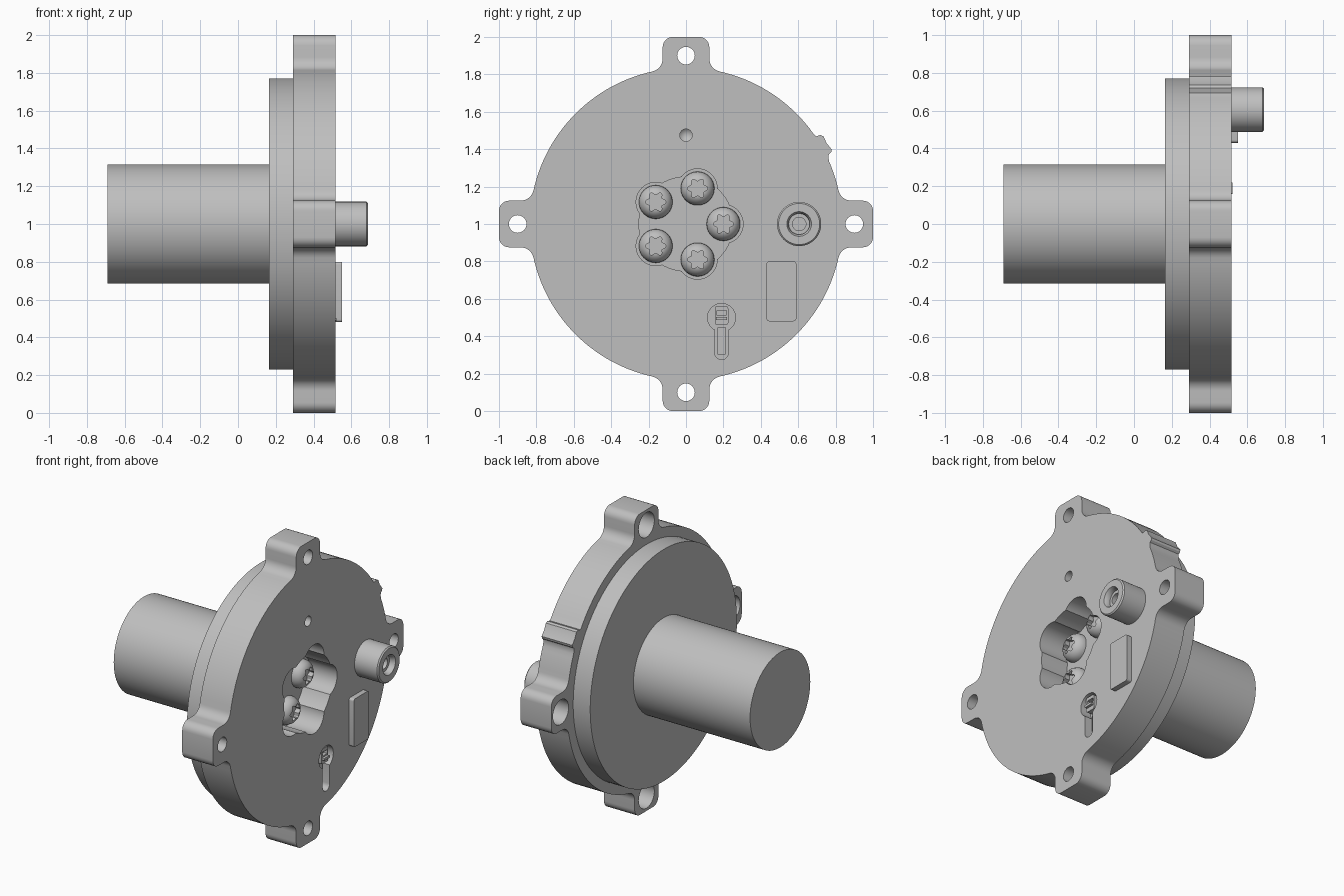
import bpy, bmesh
from math import sin, cos, pi, radians, atan2, sqrt
from mathutils import Matrix, Vector

cube = bpy.data.objects.get("Cube")
if cube:
    bpy.data.objects.remove(cube, do_unlink=True)

grey = bpy.data.materials.new("light grey metal")
grey.use_nodes = True
colour = (0.52, 0.52, 0.52, 1)
grey.diffuse_color = colour
grey.node_tree.nodes["Principled BSDF"].inputs["Base Color"].default_value = colour

BACK, FACE = 0.29, 0.515      # flange thickness along x
R, CZ = 0.835, 1.0            # flange radius and axis height


def finish(name, bm):
    bmesh.ops.remove_doubles(bm, verts=bm.verts, dist=1e-5)
    bmesh.ops.recalc_face_normals(bm, faces=bm.faces)
    mesh = bpy.data.meshes.new(name)
    bm.to_mesh(mesh)
    bm.free()
    mesh.materials.append(grey)
    obj = bpy.data.objects.new(name, mesh)
    bpy.context.collection.objects.link(obj)
    return obj


def lathe(name, profile, y=0, z=CZ, steps=48):
    """Turn (x, radius) points around an axis along x."""
    bm = bmesh.new()
    verts = [bm.verts.new((x, y, z + r)) for x, r in profile]
    edges = [bm.edges.new(pair) for pair in zip(verts, verts[1:])]
    bmesh.ops.spin(bm, geom=verts + edges, cent=(0, y, z), axis=(1, 0, 0),
                   angle=2 * pi, steps=steps)
    return finish(name, bm)


def rod(name, x0, x1, r, y=0, z=CZ, steps=48):
    return lathe(name, [(x0, 0), (x0, r), (x1, r), (x1, 0)], y, z, steps)


def prism(name, outline, x0, x1, y=0, z=CZ):
    """Extrude a (y, z) outline along x."""
    bm = bmesh.new()
    face = bm.faces.new([bm.verts.new((x0, y + p[0], z + p[1])) for p in outline])
    out = bmesh.ops.extrude_face_region(bm, geom=[face])["geom"]
    bmesh.ops.translate(bm, vec=(x1 - x0, 0, 0),
                        verts=[v for v in out if isinstance(v, bmesh.types.BMVert)])
    return finish(name, bm)


def arc(cy, cz, r, a0, a1, n):
    return [(cy + r * cos(a0 + (a1 - a0) * i / n),
             cz + r * sin(a0 + (a1 - a0) * i / n)) for i in range(n + 1)]


def slab(hw, hh, r):
    """Rounded rectangle outline."""
    pts = []
    for k, (sy, sz) in enumerate([(1, 1), (-1, 1), (-1, -1), (1, -1)]):
        pts += arc(sy * (hw - r), sz * (hh - r), r, k * pi / 2, (k + 1) * pi / 2, 5)
    return pts


def cut(obj, *cutters):
    for c in cutters:
        mod = obj.modifiers.new("cut", 'BOOLEAN')
        mod.operation, mod.solver, mod.object = 'DIFFERENCE', 'EXACT', c
        bpy.context.view_layer.objects.active = obj
        bpy.ops.object.modifier_apply(modifier=mod.name)
        bpy.data.objects.remove(c, do_unlink=True)


# Flange outline: disc with four filleted ears and a small rim lug
ear_w, corner, fillet = 0.125, 0.055, 0.07
fy = ear_w + fillet
fx = sqrt((R + fillet) ** 2 - fy ** 2)
join = atan2(fy, fx)
half_ear = (arc(1 - corner, ear_w - corner, corner, 0, pi / 2, 6)
            + arc(fx, fy, fillet, 1.5 * pi, pi + join, 8))
ear = [(u, -v) for u, v in reversed(half_ear)] + half_ear
outline = []
for k in range(4):
    c, s = cos(k * pi / 2), sin(k * pi / 2)
    outline += [(u * c - v * s, u * s + v * c) for u, v in ear]
    a, b = k * pi / 2 + join, (k + 1) * pi / 2 - join
    if k == 0:
        outline += arc(0, 0, R, a, radians(23.5), 6)[1:]
        for deg, r in [(25, 0.84), (26, 0.85), (26.3, 0.866), (27, 0.875), (30, 0.867),
                       (32.5, 0.872), (33.5, 0.862), (34, 0.838)]:
            outline.append((r * cos(radians(deg)), r * sin(radians(deg))))
        outline += arc(0, 0, R, radians(35), b, 18)[:-1]
    else:
        outline += arc(0, 0, R, a, b, 28)[1:-1]
flange = prism("flange", outline, BACK, FACE)

# Ear bolt holes, counterbored from the back
for k in range(4):
    y, z = 0.9 * cos(k * pi / 2), CZ + 0.9 * sin(k * pi / 2)
    cut(flange, lathe("hole_cutter", [(0.2, 0), (0.2, 0.082), (0.42, 0.082), (0.42, 0.047),
                                      (0.6, 0.047), (0.6, 0)], y, z, 32))

# Lobed central pocket, pilot hole, and the keyhole-shaped slot
FLOOR = 0.315
seats = [(0.2 * cos(k * 0.4 * pi), CZ + 0.2 * sin(k * 0.4 * pi)) for k in range(5)]
cut(flange, rod("pocket_cutter", FLOOR, 0.6, 0.252, steps=64))
for y, z in seats:
    cut(flange, rod("seat_cutter", FLOOR, 0.6, 0.105, y, z, 40))
cut(flange, lathe("pilot_cutter", [(0.44, 0), (0.47, 0.033), (0.6, 0.033), (0.6, 0)],
                  0, 1.475, 24))
cut(flange, rod("socket_cutter", 0.44, 0.6, 0.075, 0.19, 0.5, 32))
cut(flange, prism("slot_cutter", slab(0.036, 0.12, 0.035), 0.445, 0.6, 0.19, 0.395))

# Rear spigot and motor body
spigot = rod("spigot", 0.165, BACK, 0.77, steps=128)
motor = rod("motor_body", -0.692, 0.165, 0.316, steps=96)

# Domed screws with six-lobed drive recesses
screws = []
for k, (y, z) in enumerate(seats):
    head = lathe("screw_%d" % (k + 1),
                 [(FLOOR, 0), (FLOOR, 0.09), (FLOOR + 0.02, 0.089), (FLOOR + 0.045, 0.077),
                  (FLOOR + 0.06, 0.06), (FLOOR + 0.066, 0.045), (FLOOR + 0.066, 0)], y, z, 40)
    star = [((0.046 + 0.009 * cos(6 * t)) * cos(t), (0.046 + 0.009 * cos(6 * t)) * sin(t))
            for t in [i * pi / 18 for i in range(36)]]
    cut(head, prism("drive_cutter", star, FLOOR + 0.03, FLOOR + 0.2, y, z))
    screws.append(head)

# Round connector with a stepped bore
connector = lathe("connector", [(FACE, 0), (FACE, 0.118), (0.68, 0.118), (0.688, 0.11),
                                (0.688, 0.066), (0.67, 0.056), (0.65, 0.056), (0.65, 0.036),
                                (0.6, 0.036), (0.6, 0)], 0.605, CZ)

# Raised label plate
plate = prism("label_plate", slab(0.08, 0.16, 0.015), FACE, 0.55, 0.51, 0.64)

# Cable clip and lead lying in the keyhole slot
clip = prism("cable_clip", slab(0.036, 0.05, 0.012), 0.44, 0.505, 0.19, 0.51)
cut(clip, prism("clip_cutter", slab(0.026, 0.013, 0.004), 0.48, 0.6, 0.19, 0.525))
rib = prism("clip_rib", slab(0.03, 0.008, 0.004), 0.48, 0.522, 0.19, 0.495)
lead = prism("lead", slab(0.024, 0.075, 0.01), 0.445, 0.47, 0.19, 0.375)

# Smooth the turned walls while keeping edges crisp
bpy.ops.object.select_all(action='DESELECT')
for obj in [flange, spigot, motor, connector, plate, clip, rib, lead] + screws:
    obj.select_set(True)
bpy.context.view_layer.objects.active = flange
bpy.ops.object.shade_smooth_by_angle(angle=radians(30))
